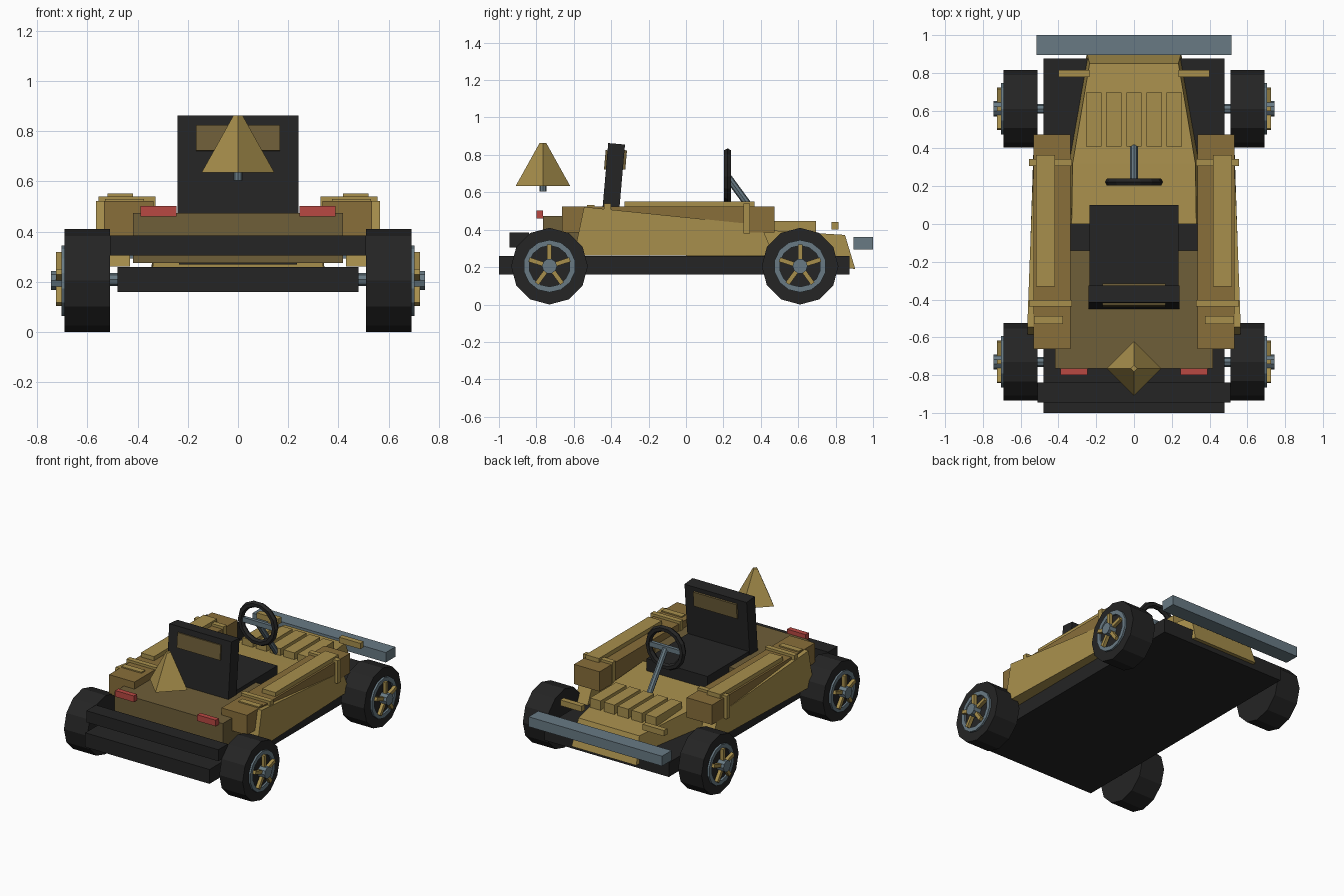
import bpy, bmesh, math
from mathutils import Matrix, Vector

if "Cube" in bpy.data.objects:
    bpy.data.objects.remove(bpy.data.objects["Cube"])


def mat(name, rgb):
    m = bpy.data.materials.new(name)
    m.diffuse_color = (*rgb, 1)
    m.use_nodes = True
    m.node_tree.nodes["Principled BSDF"].inputs["Base Color"].default_value = m.diffuse_color
    return m


GOLD = mat("light gold", (0.39, 0.275, 0.073))
MID = mat("mid gold", (0.246, 0.156, 0.042))
DARK = mat("dark gold", (0.156, 0.112, 0.040))
BLACK = mat("black", (0.018, 0.018, 0.018))
STEEL = mat("steel blue", (0.138, 0.195, 0.231))
RED = mat("red", (0.485, 0.065, 0.055))


def finish(name, bm, m):
    bmesh.ops.recalc_face_normals(bm, faces=bm.faces)
    me = bpy.data.meshes.new(name)
    bm.to_mesh(me)
    bm.free()
    me.materials.append(m)
    ob = bpy.data.objects.new(name, me)
    bpy.context.collection.objects.link(ob)
    return ob


def box(name, x, y, z, m, tilt=0.0):
    """Box from (min, max) ranges, optionally tilted about x."""
    bm = bmesh.new()
    bmesh.ops.create_cube(bm, size=1)
    c = Vector([(a + b) / 2 for a, b in (x, y, z)])
    s = [b - a for a, b in (x, y, z)]
    bm.transform(Matrix.Translation(c) @ Matrix.Rotation(tilt, 4, 'X') @ Matrix.Diagonal((*s, 1)))
    return finish(name, bm, m)


def pair(name, x, y, z, m):
    box(name + "_right", x, y, z, m)
    box(name + "_left", (-x[1], -x[0]), y, z, m)


def rod(name, a, b, r, m, n=10, r2=None):
    """Cylinder or cone between two points."""
    a, b = Vector(a), Vector(b)
    bm = bmesh.new()
    bmesh.ops.create_cone(bm, cap_ends=True, segments=n, radius1=r,
                          radius2=r if r2 is None else r2, depth=(b - a).length)
    q = Vector((0, 0, 1)).rotation_difference(b - a).to_matrix().to_4x4()
    bm.transform(Matrix.Translation((a + b) / 2) @ q)
    return finish(name, bm, m)


def loft(name, rings, m):
    """Closed skin through rings of equal point count."""
    bm = bmesh.new()
    vs = [[bm.verts.new(p) for p in r] for r in rings]
    n = len(vs[0])
    for r0, r1 in zip(vs, vs[1:]):
        for i in range(n):
            bm.faces.new((r0[i], r0[(i + 1) % n], r1[(i + 1) % n], r1[i]))
    bm.faces.new(vs[0])
    bm.faces.new(vs[-1])
    return finish(name, bm, m)


def revolve(name, profile, m, n, matrix):
    """Ring from a closed (radius, height) profile spun about z."""
    bm = bmesh.new()
    k = len(profile)
    vs = [[bm.verts.new((r * math.cos(t), r * math.sin(t), h)) for r, h in profile]
          for t in (2 * math.pi * i / n for i in range(n))]
    for i in range(n):
        a, b = vs[i], vs[(i + 1) % n]
        for j in range(k):
            bm.faces.new((a[j], a[(j + 1) % k], b[(j + 1) % k], b[j]))
    bm.transform(matrix)
    return finish(name, bm, m)


# Floor and bumpers
box("floor_pan", (-.48, .48), (-1, .875), (.16, .26), BLACK)
box("rear_bumper", (-.51, .51), (-.945, -.84), (.305, .385), BLACK)
box("front_bumper", (-.515, .515), (.895, 1), (.293, .362), STEEL)

# Hood tapering to the nose: bottom half width, top half width, bottom y/z, top y/z
stations = [(.34, .33, 0, .25, 0, .42), (.345, .325, .32, .25, .32, .405),
            (.25, .235, .905, .19, .85, .372)]
loft("hood", [[(-wb, yb, zb), (wb, yb, zb), (wt, yt, zt), (-wt, yt, zt)]
              for wb, wt, yb, zb, yt, zt in stations], GOLD)
for i in range(5):
    cx = (i - 2) * .107
    box(f"hood_louver_{i + 1}", (cx - .041, cx + .041), (.41, .695), (.375, .447), GOLD)
pair("front_marker", (.235, .40), (.778, .815), (.40, .44), GOLD)

# Tail body and lights
box("tail_body", (-.418, .418), (-.765, -.14), (.275, .474), DARK)
pair("tail_light", (.245, .388), (-.80, -.765), (.46, .503), RED)

# Side pods with plates and straps
pair("side_pod", (.336, .533), (-.662, .474), (.385, .523), MID)
pair("pod_top_plate", (.418, .52), (-.33, .365), (.52, .552), GOLD)
pair("pod_rear_plate", (.375, .53), (-.53, -.488), (.51, .531), GOLD)
for nm, cy in (("front", .325), ("rear", -.42)):
    pair(nm + "_strap", (.328, .555), (cy - .018, cy + .018), (.38, .54), GOLD)

# Side panels: wider and taller at the rear
for nm, s in (("right", 1), ("left", -1)):
    loft("side_panel_" + nm, [
        [(s * .43, -.60, .262), (s * .565, -.60, .262), (s * .565, -.545, .522), (s * .43, -.545, .522)],
        [(s * .43, .47, .262), (s * .53, .47, .262), (s * .53, .40, .425), (s * .43, .40, .425)]], GOLD)

# Seat
box("seat_cushion", (-.235, .235), (-.36, .10), (.27, .50), BLACK)
tilt = -math.radians(5)
box("seat_back", (-.24, .24), (-.433, -.343), (.47, .86), BLACK, tilt)
for nm, cy in (("rear", -.426), ("front", -.328)):
    box("headrest_panel_" + nm, (-.167, .167), (cy - .008, cy + .008), (.722, .825), DARK, tilt)

# Steering wheel and column
rod("steering_column", (0, .225, .68), (0, .43, .40), .02, STEEL, 8)
revolve("steering_wheel", [(.132 + .022 * math.cos(a), .022 * math.sin(a))
                           for a in (math.pi * i / 3 for i in range(6))], BLACK, 14,
        Matrix.Translation((0, .222, .685)) @ Matrix.Rotation(math.pi / 2, 4, 'X'))
box("steering_crossbar", (-.12, .12), (.212, .236), (.668, .702), STEEL)

# Floating pyramid on its stub
rod("pyramid", (0, -.765, .635), (0, -.765, .863), .145, GOLD, 4, .018)
rod("pyramid_stub", (0, -.765, .603), (0, -.765, .66), .018, STEEL, 8)

# Wheels
R = .205
for end, cy in (("front", .61), ("rear", -.73)):
    rod(end + "_axle", (-.70, cy, R + .005), (.70, cy, R + .005), .026, STEEL, 8)
    for side, s in (("right", 1), ("left", -1)):
        nm = f"{end}_{side}_"
        cz = R
        rod(nm + "tyre", (s * .51, cy, cz), (s * .69, cy, cz), R, BLACK, 12)
        rot = Matrix.Translation((s * .69, cy, cz)) @ Matrix.Rotation(s * math.pi / 2, 4, 'Y')
        revolve(nm + "rim", [(.11, -.01), (.14, -.01), (.14, .013), (.11, .013)], STEEL, 14, rot)
        rod(nm + "hub", (s * .68, cy, cz), (s * .745, cy, cz), .04, STEEL, 10)
        bm = bmesh.new()
        for i in range(5):
            t = Matrix.Translation((s * .712, cy, cz)) @ Matrix.Rotation(2 * math.pi * i / 5, 4, 'X')
            bmesh.ops.create_cube(bm, size=1, matrix=t @ Matrix.Translation((0, 0, .07))
                                  @ Matrix.Diagonal((.024, .024, .09, 1)))
        finish(nm + "spokes", bm, GOLD)
